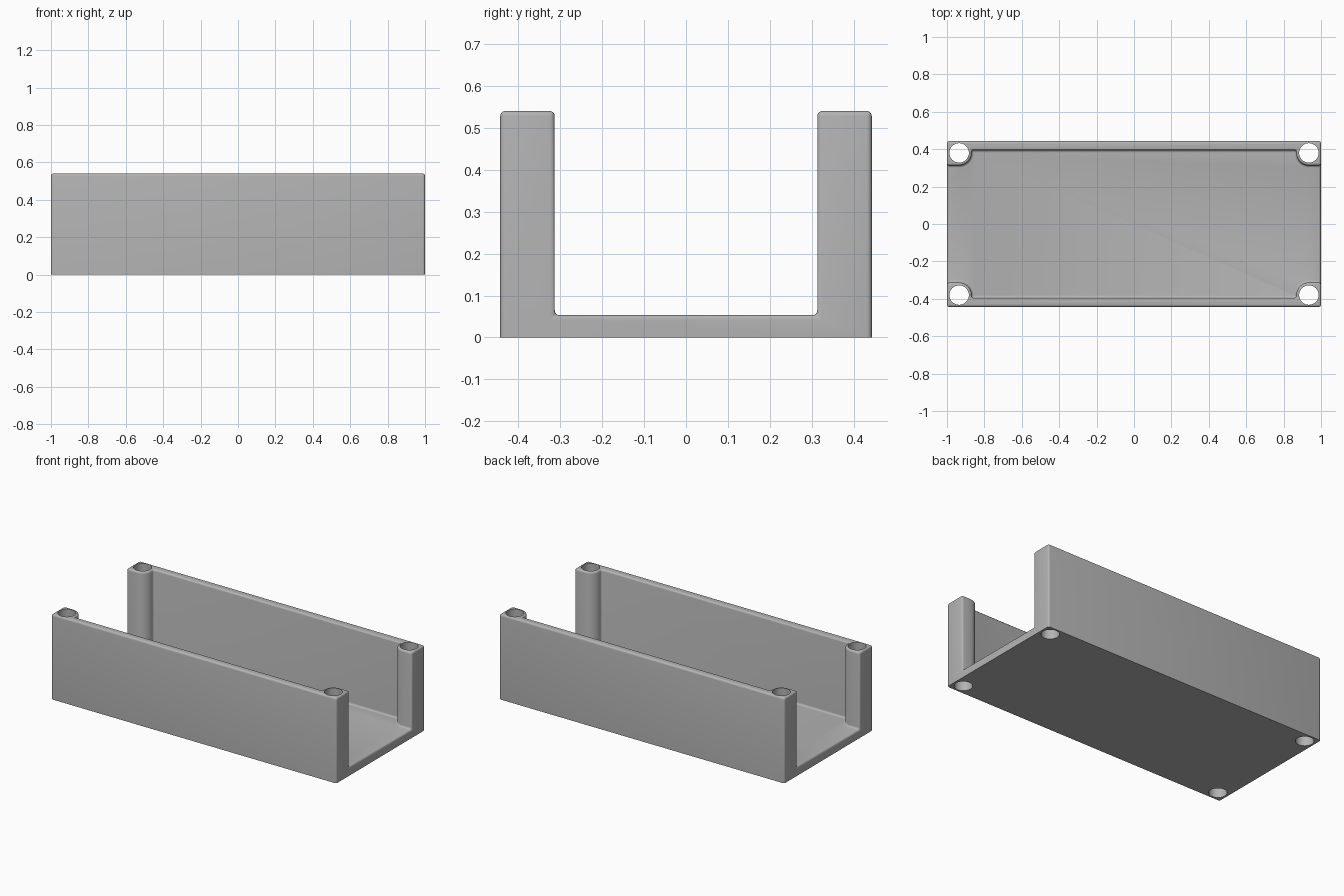
import bpy, bmesh, math
from math import cos, sin, pi

cube = bpy.data.objects.get("Cube")
if cube:
    bpy.data.objects.remove(cube, do_unlink=True)

HX, HY, TOP, FLOOR = 1.0, 0.443, 0.54, 0.053   # overall half sizes and heights
WALL_Y = 0.395                                 # inner face of the side walls
PX, PY, R, HOLE_R = 0.935, 0.38, 0.067, 0.052  # corner posts and their bores
FILLET = 0.012

grey = bpy.data.materials.new("plain grey")
grey.use_nodes = True
colour = (0.45, 0.45, 0.45, 1)
grey.diffuse_color = colour
grey.node_tree.nodes["Principled BSDF"].inputs["Base Color"].default_value = colour


def inner_outline(side):
    """Inner plan line of one wall with its two posts, from -x to +x."""
    half = [(HX, PY - R)]
    for i in range(13):
        a = -pi / 2 - i * pi / 24
        half.append((PX + R * cos(a), PY + R * sin(a)))
    half.append((PX - R, WALL_Y))
    line = [(-x, y) for x, y in half] + half[::-1]
    return [(x, y * side) for x, y in line]


# Tray body: floor, two walls and four posts in one solid
bm = bmesh.new()
floor_edge, bottom = [], []
for side in (-1, 1):
    line = inner_outline(side)
    low = [bm.verts.new((x, y, FLOOR)) for x, y in line]
    high = [bm.verts.new((x, y, TOP)) for x, y in line]
    out_low = [bm.verts.new((x, side * HY, 0)) for x in (-HX, HX)]
    out_high = [bm.verts.new((x, side * HY, TOP)) for x in (-HX, HX)]
    for i in range(len(line) - 1):
        bm.faces.new((low[i], low[i + 1], high[i + 1], high[i]))
    bm.faces.new(high + out_high[::-1])
    bm.faces.new(out_low + out_high[::-1])
    floor_edge.append(low)
    bottom.append((out_low, out_high, high))
bm.faces.new(floor_edge[0] + floor_edge[1][::-1])
(fl, fh, fi), (bl, bh, bi) = bottom
bm.faces.new(fl + bl[::-1])
for e in (0, -1):
    bm.faces.new((fl[e], fh[e], fi[e], floor_edge[0][e],
                  floor_edge[1][e], bi[e], bh[e], bl[e]))
bmesh.ops.recalc_face_normals(bm, faces=bm.faces)

# Rounded edges everywhere except around the flat underside
soft = [e for e in bm.edges
        if e.calc_face_angle(0) > math.radians(30)
        and max(v.co.z for v in e.verts) > 0.01]
bmesh.ops.bevel(bm, geom=soft, offset=FILLET, offset_type='OFFSET', segments=4,
                profile=0.5, affect='EDGES', clamp_overlap=False)
bmesh.ops.recalc_face_normals(bm, faces=bm.faces)
mesh = bpy.data.meshes.new("tray_body")
bm.to_mesh(mesh)
bm.free()
mesh.materials.append(grey)
body = bpy.data.objects.new("tray_body", mesh)
bpy.context.collection.objects.link(body)

# Bores running through the posts
bm = bmesh.new()
for sx in (-1, 1):
    for sy in (-1, 1):
        made = bmesh.ops.create_cone(bm, cap_ends=True, segments=48, radius1=HOLE_R,
                                     radius2=HOLE_R, depth=1)
        bmesh.ops.translate(bm, verts=made["verts"], vec=(sx * PX, sy * PY, TOP / 2))
mesh = bpy.data.meshes.new("bore_cutter")
bm.to_mesh(mesh)
bm.free()
mesh.materials.append(grey)
cutter = bpy.data.objects.new("bore_cutter", mesh)
bpy.context.collection.objects.link(cutter)
cutter.hide_render = True
cutter.hide_viewport = True

cut = body.modifiers.new("bores", 'BOOLEAN')
cut.operation = 'DIFFERENCE'
cut.solver = 'EXACT'
cut.object = cutter

bpy.ops.object.select_all(action='DESELECT')
body.select_set(True)
bpy.context.view_layer.objects.active = body
bpy.ops.object.modifier_apply(modifier="bores")
bpy.data.objects.remove(cutter, do_unlink=True)
bpy.ops.object.shade_smooth_by_angle(angle=math.radians(30))
